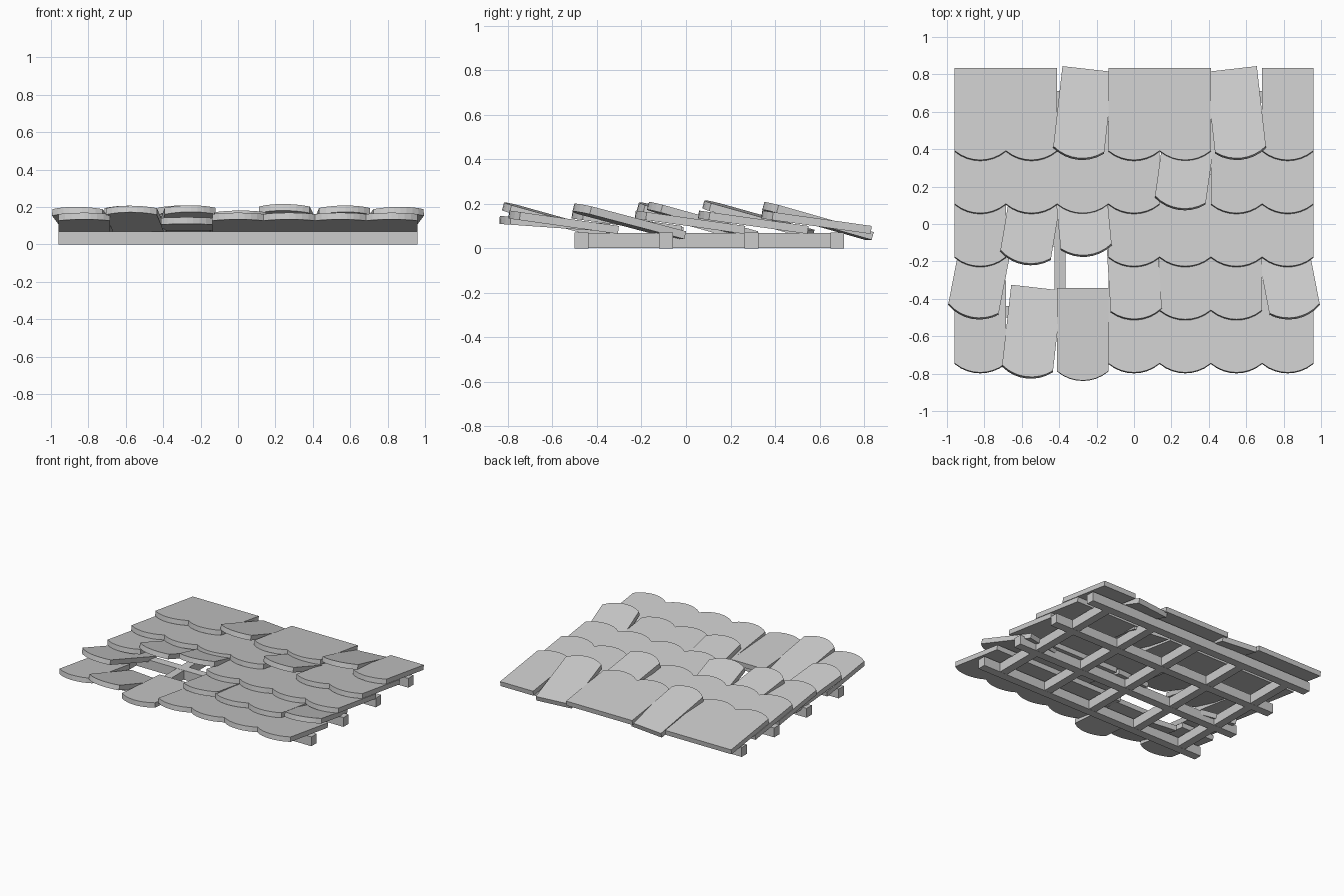
import bpy, bmesh
from math import radians, cos
from mathutils import Matrix, Vector

if "Cube" in bpy.data.objects:
    bpy.data.objects.remove(bpy.data.objects["Cube"])

W, L, T, SAG = 0.274, 0.497, 0.036, 0.05   # tile width, length, thickness, scallop depth
COLS, ROWS, PITCH = 7, 5, 0.284


def finish(bm, name):
    bmesh.ops.recalc_face_normals(bm, faces=bm.faces)
    me = bpy.data.meshes.new(name)
    bm.to_mesh(me)
    bm.free()
    ob = bpy.data.objects.new(name, me)
    bpy.context.collection.objects.link(ob)
    return ob


def beam(name, x0, x1, y0, y1, z0, z1):
    bm = bmesh.new()
    bmesh.ops.create_cube(bm, size=1)
    for v in bm.verts:
        v.co = ((x0 + x1) / 2 + v.co.x * (x1 - x0),
                (y0 + y1) / 2 + v.co.y * (y1 - y0),
                (z0 + z1) / 2 + v.co.z * (z1 - z0))
    return finish(bm, name)


def tile(name, x, y, z, tilt, turn):
    # flat slab with a scalloped front edge, pivoting about its centre
    n = 8
    r = ((W / 2) ** 2 + SAG ** 2) / (2 * SAG)
    pts = [(W / 2, L / 2), (-W / 2, L / 2)]
    for i in range(n + 1):
        px = -W / 2 + W * i / n
        pts.append((px, -L / 2 + r - (r * r - px * px) ** 0.5))
    bm = bmesh.new()
    face = bm.faces.new([bm.verts.new((px, py, -T / 2)) for px, py in pts])
    ext = bmesh.ops.extrude_face_region(bm, geom=[face])
    for g in ext['geom']:
        if isinstance(g, bmesh.types.BMVert):
            g.co.z += T
    m = (Matrix.Translation((x, y, z)) @ Matrix.Rotation(radians(turn), 4, 'Z')
         @ Matrix.Rotation(radians(-tilt), 4, 'X'))
    bm.transform(m)
    return finish(bm, name)


# battens across the roof
for i, y in enumerate((-0.47, -0.09, 0.295, 0.68)):
    beam(f"batten_{i}", -0.96, 0.96, y - 0.031, y + 0.031, 0, 0.07)

# rafters running front to back
for i in range(5):
    x = (i - 2) * 0.395
    beam(f"rafter_{i}", x - 0.03, x + 0.03, -0.495, 0.705, 0.001, 0.069)

# loose tiles: (row, column) -> turn, y shift, tilt, z centre
loose = {
    (0, 1): (-6.5, -0.033, 15.5, 0.123),
    (0, 2): (0, -0.04, 4, 0.110),
    (1, 0): (-11, 0, 14.5, 0.121),
    (1, 3): (3.5, 0, 10, 0.120),
    (1, 6): (11, 0, 14.5, 0.121),
    (2, 1): (-9.5, 0.005, 15.5, 0.123),
    (2, 2): (5.5, 0.05, 15.5, 0.125),
    (3, 4): (-8, 0.015, 15.5, 0.132),
    (4, 2): (-6.5, 0, 15.8, 0.123),
    (4, 5): (6.5, 0, 15.8, 0.123),
}
missing = {(1, 1), (1, 2)}

# overlapping courses of tiles
for r in range(ROWS):
    for c in range(COLS):
        if (r, c) in missing:
            continue
        turn, dy, tilt, z = loose.get((r, c), (0, 0, 8, 0.117))
        tile(f"roof_tile_{r}_{c}", (c - 3) * W, -0.55 + r * PITCH + dy, z, tilt, turn)
